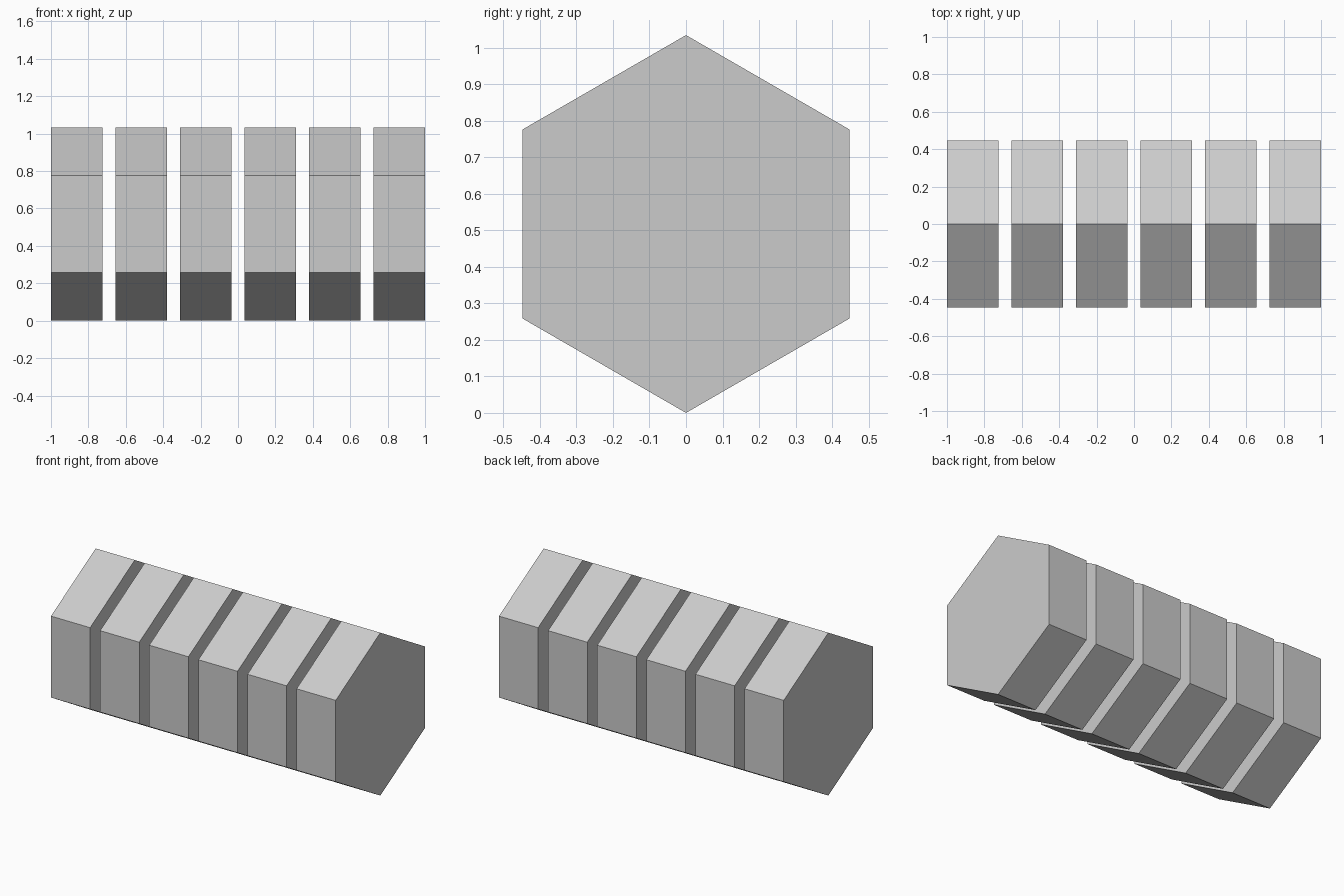
import bpy
import bmesh
from math import cos, sin, tau
from mathutils import Vector

SIDES = 6
COUNT = 6
RADIUS = 0.517
LENGTH = 0.275
PITCH = (2 - LENGTH) / (COUNT - 1)

default = bpy.data.objects.get("Cube")
if default:
    bpy.data.objects.remove(default, do_unlink=True)

grey = bpy.data.materials.new("light_grey")
grey.use_nodes = True
colour = (0.6, 0.6, 0.6, 1)
grey.diffuse_color = colour
grey.node_tree.nodes["Principled BSDF"].inputs["Base Color"].default_value = colour


def hex_prism(name, x):
    """Hexagonal slab lying along x, standing on one edge."""
    bm = bmesh.new()
    ring = [bm.verts.new((-LENGTH / 2, RADIUS * sin(tau * i / SIDES), RADIUS * cos(tau * i / SIDES)))
            for i in range(SIDES)]
    cap = bm.faces.new(ring)
    # Keep the first cap and extrude a second one to close the solid
    result = bmesh.ops.extrude_face_region(bm, geom=[cap], use_keep_orig=True)
    moved = [g for g in result["geom"] if isinstance(g, bmesh.types.BMVert)]
    bmesh.ops.translate(bm, verts=moved, vec=Vector((LENGTH, 0, 0)))
    bmesh.ops.recalc_face_normals(bm, faces=bm.faces)
    mesh = bpy.data.meshes.new(name)
    bm.to_mesh(mesh)
    bm.free()
    mesh.materials.append(grey)
    obj = bpy.data.objects.new(name, mesh)
    obj.location = (x, 0, RADIUS)
    bpy.context.collection.objects.link(obj)


# Row of evenly spaced slabs
for i in range(COUNT):
    hex_prism(f"hexagonal_slab_{i + 1}", -1 + LENGTH / 2 + i * PITCH)
